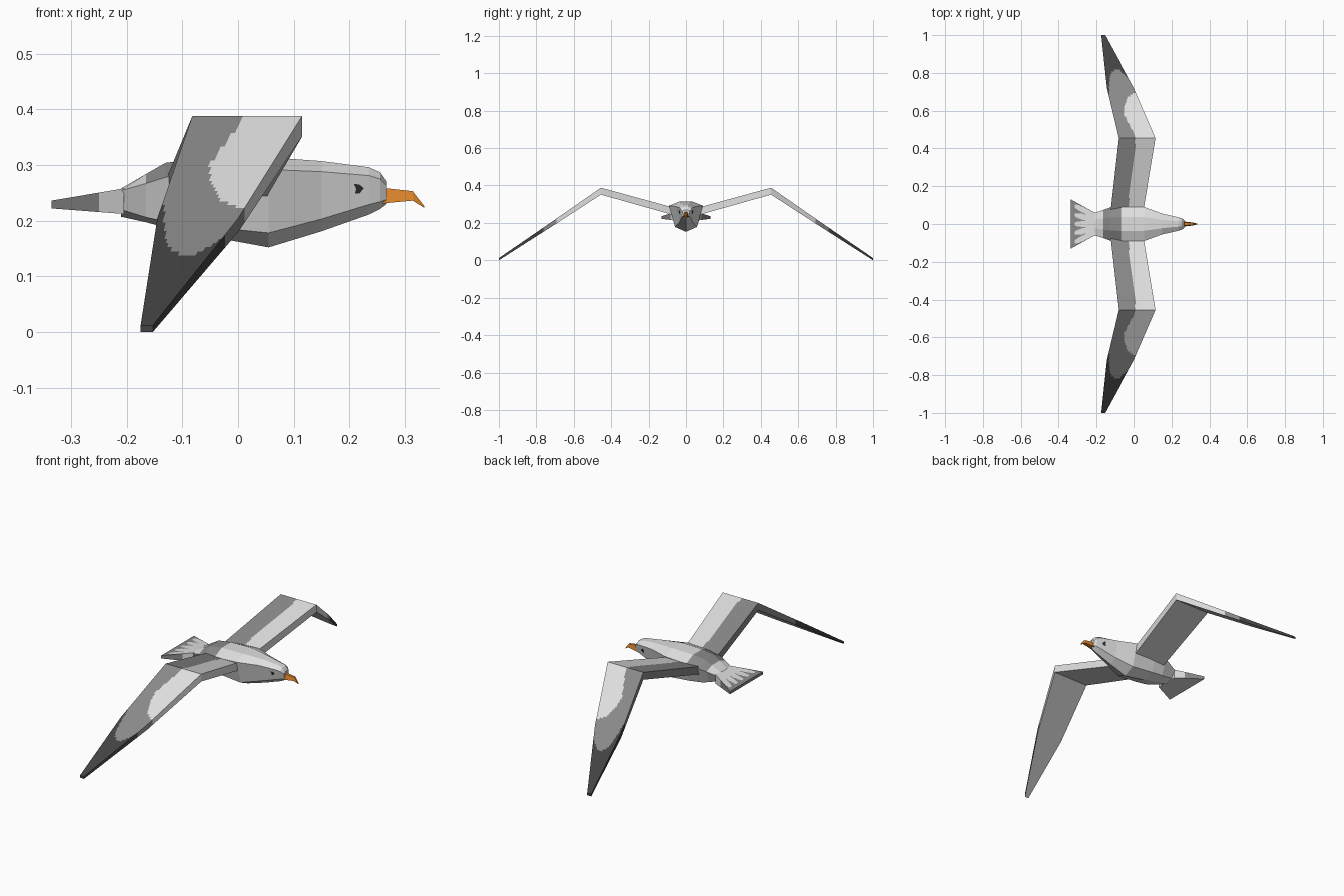
import bpy, bmesh, math
from mathutils import Vector

if "Cube" in bpy.data.objects:
    bpy.data.objects.remove(bpy.data.objects["Cube"])


def material(name, rgb):
    m = bpy.data.materials.new(name)
    m.diffuse_color = (*rgb, 1)
    m.use_nodes = True
    m.node_tree.nodes["Principled BSDF"].inputs["Base Color"].default_value = m.diffuse_color
    return m


WHITE = material("white_feather", (0.74, 0.74, 0.74))
GREY = material("grey_feather", (0.25, 0.25, 0.25))
DARK = material("dark_feather", (0.055, 0.055, 0.055))
ORANGE = material("orange_beak", (0.75, 0.24, 0.025))
BLACK = material("black_eye", (0.03, 0.03, 0.03))
FEATHERS = [WHITE, GREY, DARK]


def finish(name, bm, mats, rule=None):
    bmesh.ops.recalc_face_normals(bm, faces=bm.faces)
    bm.normal_update()
    if rule:
        for f in bm.faces:
            f.material_index = rule(f.calc_center_median(), f.normal)
    me = bpy.data.meshes.new(name)
    bm.to_mesh(me)
    bm.free()
    for m in mats:
        me.materials.append(m)
    ob = bpy.data.objects.new(name, me)
    bpy.context.collection.objects.link(ob)
    return ob


def loft(name, rings, mats, rule=None):
    """Skin a list of equal-length closed rings and cap both ends."""
    bm = bmesh.new()
    vs = [[bm.verts.new(p) for p in r] for r in rings]
    n = len(vs[0])
    for a, b in zip(vs, vs[1:]):
        for i in range(n):
            j = (i + 1) % n
            bm.faces.new((a[i], a[j], b[j], b[i]))
    bm.faces.new(vs[0])
    bm.faces.new(vs[-1])
    return finish(name, bm, mats, rule)


def slab(name, sections, rows, cols, rule):
    """Thick panel through (edge point, edge point, thickness) sections,
    finely divided so feather markings can follow a rule."""
    rings = []
    for k, (a, b) in enumerate(zip(sections, sections[1:])):
        for r in range(0 if k == 0 else 1, rows[k] + 1):
            t = r / rows[k]
            p = Vector(a[0]).lerp(Vector(b[0]), t)
            q = Vector(a[1]).lerp(Vector(b[1]), t)
            down = Vector((0, 0, a[2] + (b[2] - a[2]) * t))
            top = [p.lerp(q, c / cols) for c in range(cols + 1)]
            rings.append(top + [v - down for v in reversed(top)])
    # bridge the rings; end caps are single faces
    return loft(name, rings, FEATHERS, rule)


def curve(pts, t):
    """Piecewise linear lookup."""
    if t <= pts[0][0]:
        return pts[0][1]
    for (a, u), (b, v) in zip(pts, pts[1:]):
        if t <= b:
            return u + (v - u) * (t - a) / (b - a)
    return pts[-1][1]


# Body: x, half width, top, shoulder, low side, keel
stations = [
    (-0.21, 0.060, 0.258, 0.254, 0.220, 0.207),
    (-0.165, 0.074, 0.284, 0.267, 0.206, 0.197),
    (-0.13, 0.087, 0.304, 0.278, 0.198, 0.188),
    (-0.065, 0.092, 0.312, 0.286, 0.190, 0.174),
    (0.055, 0.090, 0.314, 0.292, 0.178, 0.152),
    (0.15, 0.055, 0.307, 0.288, 0.203, 0.181),
    (0.235, 0.036, 0.296, 0.281, 0.229, 0.211),
    (0.255, 0.030, 0.287, 0.275, 0.234, 0.221),
    (0.267, 0.020, 0.270, 0.262, 0.238, 0.230),
]


def body_ring(x, w, top, sh, low, keel):
    half = [(0.4 * w, top), (w, sh), (0.65 * w, low)]
    return ([(x, y, z) for y, z in half] + [(x, 0, keel)]
            + [(x, -y, z) for y, z in reversed(half)])


loft("body", [body_ring(*s) for s in stations], FEATHERS,
     lambda c, n: 1 if n.z > 0.3 and -0.165 < c.x < -0.065 else 0)

# Beak with hooked tip: x, half width, top, bottom
loft("beak", [[(x, -w, b), (x, w, b), (x, w * 0.6, t), (x, -w * 0.6, t)]
              for x, w, t, b in [(0.26, 0.014, 0.259, 0.231),
                                 (0.314, 0.008, 0.253, 0.236),
                                 (0.335, 0.002, 0.226, 0.223)]], [ORANGE])

# Feather markings on the wings
INNER = [(0.09, -0.03), (0.455, 0.012)]
PATCH = [(0.455, 0.012), (0.54, -0.03), (0.58, -0.05), (0.62, -0.05),
         (0.67, -0.035), (0.69, -0.005)]
REAR = [(0.64, -0.135), (0.78, -0.13), (0.80, -0.12), (0.815, -0.10)]
FRONT = [(0.69, 0.06), (0.72, 0.0), (0.76, -0.02), (0.79, -0.045), (0.815, -0.08)]


def wing_rule(c, n):
    y = abs(c.y)
    if n.z < -0.3:
        return 0
    if y < 0.455:
        return 0 if c.x > curve(INNER, y) else 1
    if y < 0.69 and c.x > curve(PATCH, y):
        return 0
    if y > 0.815 or (y > 0.64 and c.x < curve(REAR, y)):
        return 2
    return 2 if y > 0.69 and c.x > curve(FRONT, y) else 1


# Wings: y, trailing x, leading x, top z, thickness
wing = [(0.05, -0.128, 0.048, 0.277, 0.04), (0.455, -0.082, 0.115, 0.388, 0.037),
        (0.72, -0.145, 0.0, 0.204, 0.025), (1.0, -0.175, -0.153, 0.012, 0.012)]
for side, s in (("left", 1), ("right", -1)):
    slab(side + "_wing",
         [((xt, s * y, z), (xl, s * y, z), th) for y, xt, xl, z, th in wing],
         [14, 30, 26], 26, wing_rule)


# Tail fan with scalloped grey tips
def tail_rule(c, n):
    if n.z < -0.3:
        return 0
    half = 0.06 + 0.07 * (-0.21 - c.x) / 0.125
    notch = 1 - abs(math.cos(2.5 * math.pi * c.y / half))
    return 1 if c.x < -0.316 + 0.07 * notch ** 1.5 else 0


slab("tail", [((-0.205, -0.058, 0.258), (-0.205, 0.058, 0.258), 0.046),
              ((-0.335, -0.13, 0.236), (-0.335, 0.13, 0.236), 0.014)],
     [32], 60, tail_rule)


# Eyes: thin plates lying on the sloping cheeks
def cheek(x, z):
    t = (x - 0.15) / 0.085
    w, sh, low = 0.055 - 0.019 * t, 0.288 - 0.007 * t, 0.203 + 0.026 * t
    return w * (0.65 + 0.35 * (z - low) / (sh - low))


outline = [(-0.009, 0.009), (0.001, 0.008), (0.009, 0.001),
           (0.001, -0.008), (-0.007, -0.008), (-0.005, 0.0)]
for side, s in (("left", 1), ("right", -1)):
    pts = [(0.217 + dx, 0.257 + dz) for dx, dz in outline]
    loft(side + "_eye", [[(x, s * (cheek(x, z) + d), z) for x, z in pts]
                         for d in (-0.003, 0.002)], [BLACK])
